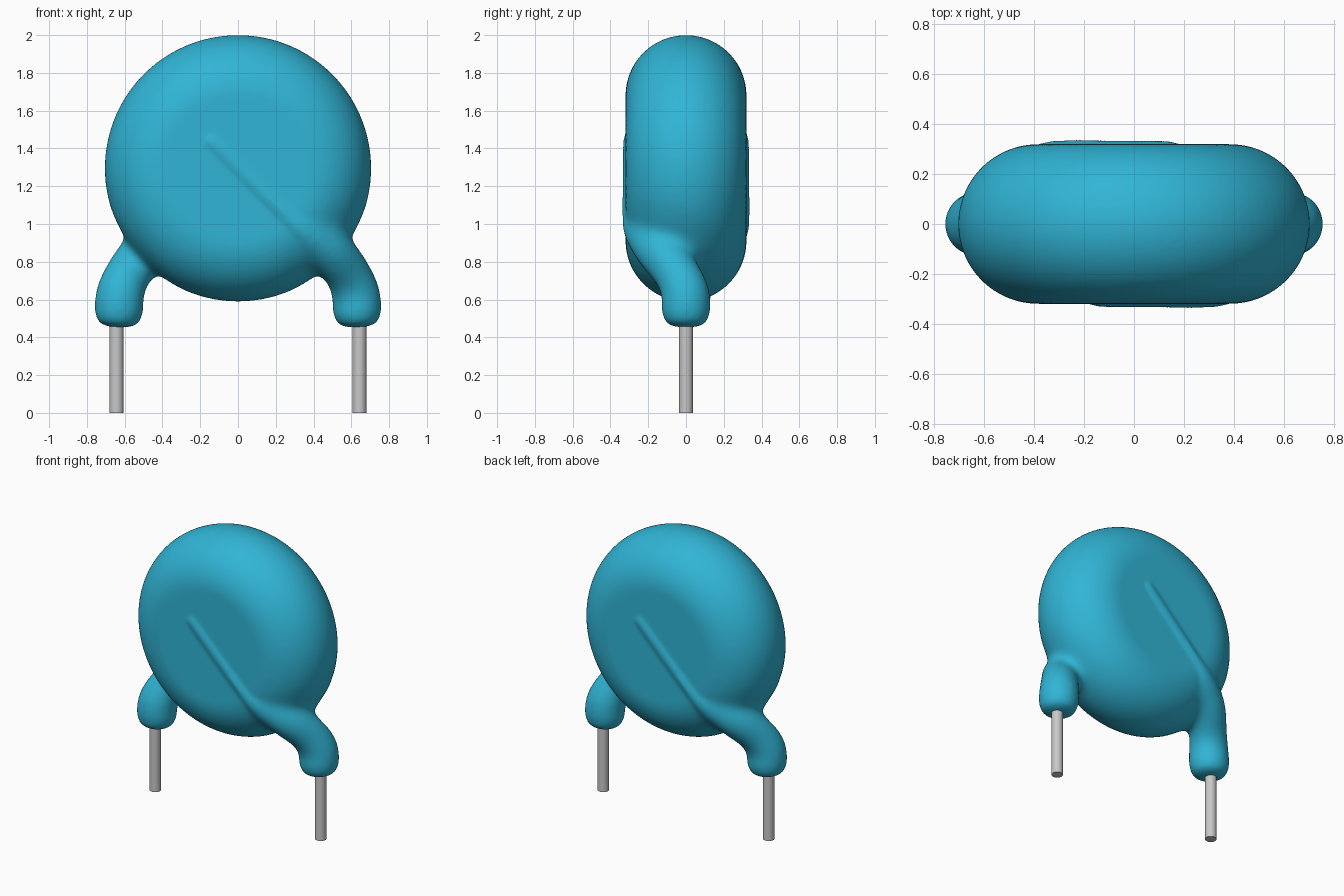
import bpy, bmesh, math
from mathutils import Vector, Matrix

cube = bpy.data.objects.get("Cube")
if cube:
    bpy.data.objects.remove(cube, do_unlink=True)

RADIUS, HALF, CENTRE_Z = 0.705, 0.32, 1.295   # coated disc
LEAD_X, LEAD_R = 0.643, 0.037


def material(name, rgb, rough):
    m = bpy.data.materials.new(name)
    m.diffuse_color = (*rgb, 1)
    m.use_nodes = True
    bsdf = next(n for n in m.node_tree.nodes if n.type == 'BSDF_PRINCIPLED')
    bsdf.inputs["Base Color"].default_value = (*rgb, 1)
    bsdf.inputs["Roughness"].default_value = rough
    return m


blue = material("blue coating", (0.03, 0.46, 0.67), 0.5)
grey = material("grey metal", (0.58, 0.58, 0.58), 0.5)


def add_object(name, data):
    ob = bpy.data.objects.new(name, data)
    bpy.context.collection.objects.link(ob)
    return ob


def select_only(obs):
    bpy.ops.object.select_all(action='DESELECT')
    for ob in obs:
        ob.select_set(True)
    bpy.context.view_layer.objects.active = obs[0]


# Disc: rounded-rim profile turned about the y axis
def make_disc():
    bm = bmesh.new()
    flat = RADIUS - HALF
    profile = [(0, -HALF)]
    for i in range(33):
        a = math.pi * (i / 32 - 0.5)
        profile.append((flat + HALF * math.cos(a), HALF * math.sin(a)))
    profile.append((0, HALF))
    verts = [bm.verts.new((x, y, CENTRE_Z)) for x, y in profile]
    edges = [bm.edges.new(pair) for pair in zip(verts, verts[1:])]
    bmesh.ops.spin(bm, geom=verts + edges, cent=(0, 0, CENTRE_Z), axis=(0, 1, 0),
                   angle=2 * math.pi, steps=96)
    bmesh.ops.remove_doubles(bm, verts=bm.verts[:], dist=1e-4)
    bmesh.ops.recalc_face_normals(bm, faces=bm.faces[:])
    me = bpy.data.meshes.new("coating")
    bm.to_mesh(me)
    bm.free()
    return add_object("coating", me)


# Coated wire: x, y, z, radius from the bulb up to the ridge tip on the face
WIRE = [
    (0.635, 0.00, 0.453, 0.01),
    (0.635, 0.00, 0.455, 0.09),
    (0.632, 0.00, 0.52, 0.13),
    (0.625, 0.00, 0.64, 0.128),
    (0.58, -0.05, 0.75, 0.124),
    (0.48, -0.155, 0.87, 0.13),
    (0.36, -0.245, 0.95, 0.09),
    (0.24, -0.275, 1.06, 0.062),
    (0.05, -0.275, 1.25, 0.060),
    (-0.12, -0.275, 1.42, 0.060),
    (-0.165, -0.275, 1.465, 0.055),
    (-0.18, -0.275, 1.48, 0.01),
]


def make_wire(side):
    cu = bpy.data.curves.new("wire_coating", 'CURVE')
    cu.dimensions = '3D'
    cu.bevel_depth = 1.0
    cu.bevel_resolution = 8
    cu.use_fill_caps = True
    sp = cu.splines.new('NURBS')
    sp.points.add(len(WIRE) - 1)
    for p, (x, y, z, r) in zip(sp.points, WIRE):
        p.co = (side * x, side * y, z, 1)
        p.radius = r
    sp.order_u = 3
    sp.use_endpoint_u = True
    sp.resolution_u = 12
    ob = add_object("wire_coating", cu)
    select_only([ob])
    bpy.ops.object.convert(target='MESH')
    return bpy.context.view_layer.objects.active


# Fuse the disc and both coated wires into one skin
wires = [make_wire(s) for s in (1, -1)]
coating = make_disc()
select_only([coating] + wires)
bpy.ops.object.join()
remesh = coating.modifiers.new("fuse", 'REMESH')
remesh.mode = 'VOXEL'
remesh.voxel_size = 0.014
bpy.ops.object.modifier_apply(modifier=remesh.name)

# Soften the whole skin lightly, and the joints strongly
joints = coating.vertex_groups.new(name="joints")
for v in coating.data.vertices:
    s = 1 if v.co.x > 0 else -1
    d = (v.co - Vector((s * 0.51, s * -0.11, 0.84))).length
    w = min(1, (0.32 - d) / 0.12)
    if w > 0:
        joints.add([v.index], w, 'REPLACE')
blend = coating.modifiers.new("blend_joints", 'SMOOTH')
blend.factor, blend.iterations = 0.5, 80
blend.vertex_group = joints.name
soft = coating.modifiers.new("soften", 'SMOOTH')
soft.factor, soft.iterations = 0.5, 4
for name in ("blend_joints", "soften"):
    bpy.ops.object.modifier_apply(modifier=name)
coating.data.materials.clear()
coating.data.materials.append(blue)
select_only([coating])
bpy.ops.object.shade_smooth()

# Bare metal leads
for name, side in (("left_lead", 1), ("right_lead", -1)):
    bm = bmesh.new()
    bmesh.ops.create_cone(bm, cap_ends=True, segments=32, radius1=LEAD_R,
                          radius2=LEAD_R, depth=0.55,
                          matrix=Matrix.Translation((side * LEAD_X, 0, 0.275)))
    me = bpy.data.meshes.new(name)
    bm.to_mesh(me)
    bm.free()
    me.materials.append(grey)
    lead = add_object(name, me)
    select_only([lead])
    bpy.ops.object.shade_smooth_by_angle(angle=math.radians(40))
